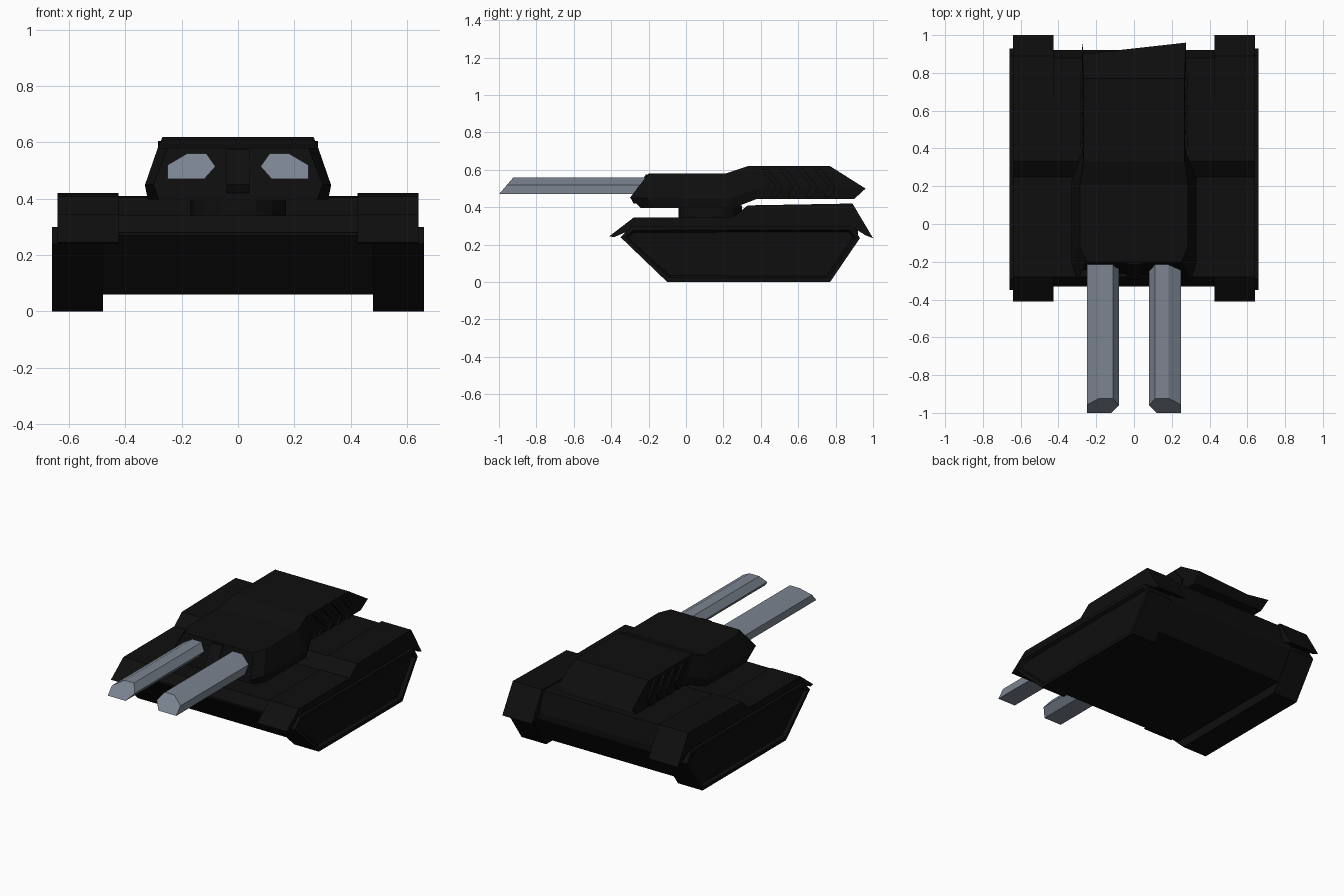
import bpy, bmesh, math

if "Cube" in bpy.data.objects:
    bpy.data.objects.remove(bpy.data.objects["Cube"])


def material(name, rgb):
    m = bpy.data.materials.new(name)
    m.diffuse_color = (*rgb, 1)
    m.use_nodes = True
    m.node_tree.nodes["Principled BSDF"].inputs["Base Color"].default_value = m.diffuse_color
    return m


BLACK = material("black armour", (0.0045, 0.0045, 0.0045))
STEEL = material("blue grey steel", (0.20, 0.235, 0.285))


def finish(name, bm, mat):
    bmesh.ops.recalc_face_normals(bm, faces=bm.faces)
    me = bpy.data.meshes.new(name)
    bm.to_mesh(me)
    bm.free()
    me.materials.append(mat)
    ob = bpy.data.objects.new(name, me)
    bpy.context.collection.objects.link(ob)
    return ob


def mirror(ob):
    ob.modifiers.new("Mirror", 'MIRROR')
    return ob


def loft(name, rings, mat):
    """Skin a list of closed rings and cap both ends."""
    bm = bmesh.new()
    vs = [[bm.verts.new(p) for p in r] for r in rings]
    n = len(rings[0])
    for a, b in zip(vs, vs[1:]):
        for i in range(n):
            j = (i + 1) % n
            bm.faces.new((a[i], a[j], b[j], b[i]))
    bm.faces.new(vs[0])
    bm.faces.new(vs[-1])
    return finish(name, bm, mat)


def side_plate(name, profile, x0, x1, mat=BLACK):
    """Extrude a (y, z) outline across x."""
    return loft(name, [[(x, y, z) for y, z in profile] for x in (x0, x1)], mat)


# Hull tub and sloped deck
side_plate("lower_hull", [(-.15, .06), (.81, .06), (.92, .24), (.92, .28),
                          (-.33, .28), (-.33, .27)], -.485, .485)
side_plate("hull_deck", [(-.33, .27), (-.28, .34), (.25, .34), (.33, .405),
                         (.88, .41), (.92, .28), (.92, .27)], -.43, .43)

# Tracks with a recessed outer panel
track = side_plate("track", [(-.10, 0), (.77, 0), (.93, .235), (.89, .30),
                             (-.29, .30), (-.35, .24)], .48, .66)
bm = bmesh.new()
bm.from_mesh(track.data)
bm.faces.ensure_lookup_table()
outer = max(bm.faces, key=lambda f: f.calc_center_median().x)
bmesh.ops.inset_region(bm, faces=[outer], thickness=.025, depth=0)
bmesh.ops.inset_region(bm, faces=[outer], thickness=.012, depth=-.02)
bm.to_mesh(track.data)
bm.free()
mirror(track)

# Fenders with thin drooping flaps at both ends
mirror(side_plate("fender", [(-.41, .245), (-.28, .345), (.25, .345), (.33, .41),
                             (.89, .42), (1.0, .235), (.96, .25), (.905, .285),
                             (-.28, .285), (-.385, .24)], .425, .64))

# Turret ring
bm = bmesh.new()
bmesh.ops.create_cone(bm, cap_ends=True, segments=16, radius1=.17, radius2=.17, depth=.08)
bmesh.ops.translate(bm, verts=bm.verts, vec=(0, .13, .37))
finish("turret_ring", bm, BLACK)

# Turret: each station gives (half width, y, z) at bottom, waist and roof
stations = [
    ((.28, -.24, .395), (.30, -.30, .45), (.25, -.20, .58)),
    ((.32, -.17, .395), (.33, -.21, .45), (.285, -.12, .58)),
    ((.32, .25, .395), (.33, .24, .445), (.285, .21, .58)),
    ((.265, .38, .445), (.275, .38, .50), (.268, .33, .62)),
    ((.265, .90, .445), (.275, .96, .50), (.268, .77, .62)),
]
loft("turret", [[*s, *[(-x, y, z) for x, y, z in reversed(s)]] for s in stations], BLACK)

# Chevron louvres along the turret bustle
for k in range(4):
    y = .40 + k * .095
    mirror(side_plate(f"louvre_{k + 1}", [
        (y, .605), (y + .035, .605), (y + .115, .51), (y + .085, .455),
        (y + .05, .455), (y + .08, .51)], .255, .284))

# Mantlet block between the guns
side_plate("mantlet", [(-.28, .42), (-.295, .45), (-.215, .575), (-.15, .575),
                       (-.15, .42)], -.04, .04)

# Twin six-sided guns with raked muzzles
section = [(.08, .515), (.112, .56), (.182, .56), (.25, .52), (.25, .47), (.12, .47)]
mirror(loft("gun_barrel", [
    [(x, -1.0 + (z - .47) * .86, z) for x, z in section],
    [(x, -.17, z) for x, z in section]], STEEL))
